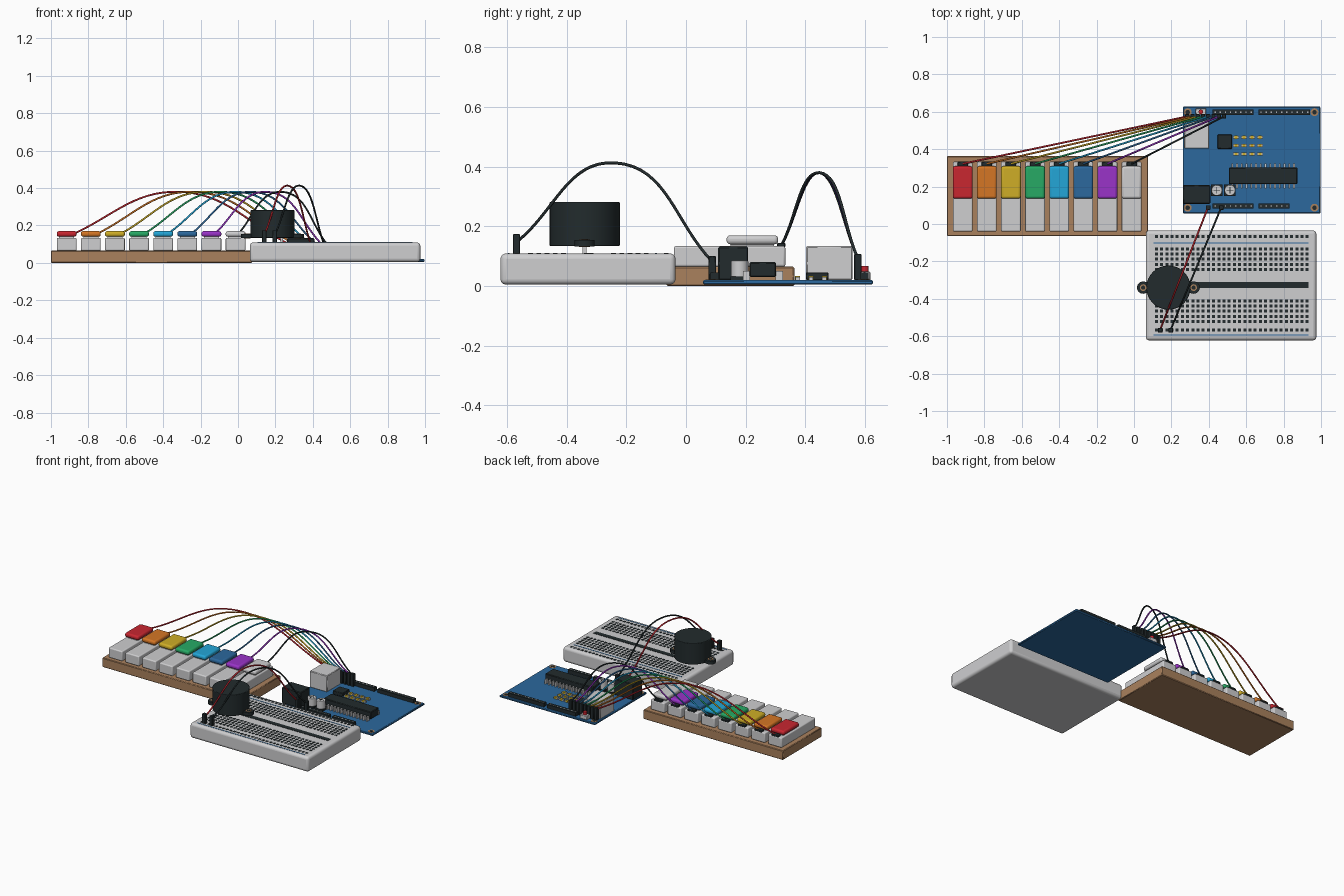
import bpy, bmesh, math
from mathutils import Matrix

cube = bpy.data.objects.get("Cube")
if cube:
    bpy.data.objects.remove(cube)


def material(name, *rgb):
    m = bpy.data.materials.new(name)
    m.use_nodes = True
    m.diffuse_color = (*rgb, 1)
    bsdf = m.node_tree.nodes["Principled BSDF"]
    bsdf.inputs["Base Color"].default_value = (*rgb, 1)
    bsdf.inputs["Roughness"].default_value = 0.6
    return m


white = material("pale grey", 0.62, 0.62, 0.63)
wood = material("wood brown", 0.40, 0.22, 0.11)
black = material("near black", 0.016, 0.024, 0.026)
red = material("red", 0.58, 0.02, 0.03)
orange = material("orange", 0.66, 0.18, 0.018)
yellow = material("yellow", 0.62, 0.42, 0.02)
green = material("green", 0.02, 0.40, 0.13)
cyan = material("cyan", 0.017, 0.38, 0.68)
blue = material("blue", 0.025, 0.14, 0.34)
purple = material("purple", 0.32, 0.033, 0.58)


def finish(name, bm, mat, bevel=0, segments=3):
    me = bpy.data.meshes.new(name)
    bm.to_mesh(me)
    bm.free()
    ob = bpy.data.objects.new(name, me)
    bpy.context.collection.objects.link(ob)
    me.materials.append(mat)
    if bevel:
        mod = ob.modifiers.new("rounded_edges", 'BEVEL')
        mod.width, mod.segments = bevel, segments
        mod.limit_method, mod.angle_limit = 'ANGLE', math.radians(50)
    bpy.ops.object.select_all(action='DESELECT')
    bpy.context.view_layer.objects.active = ob
    ob.select_set(True)
    bpy.ops.object.shade_smooth_by_angle(angle=math.radians(35))
    return ob


def boxes(name, centres, size, mat, bevel=0, segments=3):
    """Equal boxes in one mesh, one at each centre."""
    bm = bmesh.new()
    for c in centres:
        bmesh.ops.create_cube(bm, size=1, matrix=Matrix.Translation(c) @ Matrix.Diagonal((*size, 1)))
    return finish(name, bm, mat, bevel, segments)


def block(name, x, y, z, mat, bevel=0, segments=3):
    """One box given by its x, y and z ranges."""
    ranges = (x, y, z)
    return boxes(name, [[(a + b) / 2 for a, b in ranges]], [b - a for a, b in ranges], mat, bevel, segments)


def discs(name, spots, radius, z0, z1, mat, bevel=0):
    bm = bmesh.new()
    for x, y in spots:
        bmesh.ops.create_cone(bm, cap_ends=True, segments=32, radius1=radius, radius2=radius,
                              depth=z1 - z0, matrix=Matrix.Translation((x, y, (z0 + z1) / 2)))
    return finish(name, bm, mat, bevel)


def wire(name, start, end, peak, mat):
    """Arched cable through a raised midpoint."""
    cu = bpy.data.curves.new(name, 'CURVE')
    cu.dimensions = '3D'
    cu.bevel_depth, cu.bevel_resolution, cu.resolution_u = 0.005, 2, 16
    cu.use_fill_caps = True
    sp = cu.splines.new('BEZIER')
    sp.bezier_points.add(2)
    middle = ((start[0] + end[0]) / 2, (start[1] + end[1]) / 2, peak)
    for p, co in zip(sp.bezier_points, (start, middle, end)):
        p.co = co
        p.handle_left_type = p.handle_right_type = 'AUTO'
    cu.materials.append(mat)
    ob = bpy.data.objects.new(name, cu)
    bpy.context.collection.objects.link(ob)


# Wooden keyboard base, keys and cables to the controller
block("key_base", (-1, 0.075), (-0.065, 0.363), (0, 0.065), wood, 0.004, 1)
colours = [("red", red), ("orange", orange), ("yellow", yellow), ("green", green),
           ("cyan", cyan), ("blue", blue), ("purple", purple), ("white", white)]
for i, (label, mat) in enumerate(colours):
    x = -0.916 + 0.129 * i
    block(label + "_key_body", (x - 0.053, x + 0.053), (-0.04, 0.333), (0.065, 0.134), white, 0.007)
    block(label + "_key_cap", (x - 0.053, x + 0.053), (0.136, 0.309), (0.14, 0.17), mat, 0.012)
    block(label + "_key_stem", (x - 0.04, x + 0.04), (0.15, 0.295), (0.13, 0.145), white)
    block(label + "_key_terminal", (x - 0.028, x + 0.028), (0.305, 0.333), (0.13, 0.145), black, 0.003, 1)
    end_x = 0.285 + 0.028 * i
    wire(label + "_key_wire", (x, 0.322, 0.14), (end_x, 0.575, 0.095), 0.38, black if mat == white else mat)
    block(label + "_wire_plug", (end_x - 0.011, end_x + 0.011), (0.564, 0.588), (0.02, 0.107), black, 0.002, 1)

# Controller board
block("controller_board", (0.262, 0.997), (0.057, 0.627), (0.005, 0.02), blue, 0.004, 1)
corners = [(x, y) for x in (0.287, 0.965) for y in (0.087, 0.598)]
discs("mount_rings", corners, 0.021, 0.018, 0.022, wood)
discs("mount_holes", corners, 0.012, 0.018, 0.0235, black)
block("usb_socket", (0.268, 0.402), (0.403, 0.558), (0.02, 0.134), white, 0.004, 1)
block("power_jack", (0.262, 0.408), (0.108, 0.208), (0.02, 0.132), black, 0.004, 1)
block("reset_base", (0.33, 0.385), (0.582, 0.618), (0.02, 0.048), white, 0.003, 1)
discs("reset_button", [(0.357, 0.6)], 0.012, 0.045, 0.068, red)

# Socket strips with pin openings
for label, x0, x1, y in (("back_inner", 0.42, 0.64, 0.598), ("back_outer", 0.665, 0.942, 0.598),
                         ("front_inner", 0.42, 0.64, 0.096), ("front_outer", 0.665, 0.832, 0.096)):
    block(label + "_socket", (x0, x1), (y - 0.014, y + 0.014), (0.02, 0.045), black)
    count = round((x1 - x0) / 0.0275)
    step = (x1 - x0) / count
    boxes(label + "_contacts", [(x0 + step * (k + 0.5), y, 0.0455) for k in range(count)],
          (0.007, 0.007, 0.002), white)

# Main chip with its legs, small chip, capacitors and tiny parts
block("main_chip", (0.507, 0.873), (0.213, 0.302), (0.03, 0.08), black, 0.004, 1)
boxes("main_chip_legs", [(0.525 + 0.0254 * k, 0.2575 + s * 0.055, 0.035) for k in range(14) for s in (-1, 1)],
      (0.009, 0.024, 0.03), white)
block("small_chip", (0.447, 0.524), (0.402, 0.478), (0.02, 0.046), black, 0.003, 1)
caps = [(0.443, 0.18), (0.513, 0.18)]
boxes("capacitor_bases", [(x, y, 0.026) for x, y in caps], (0.062, 0.062, 0.012), black)
discs("capacitors", caps, 0.029, 0.03, 0.085, white, 0.004)
boxes("capacitor_marks", [(x, y, 0.085) for x, y in caps], (0.036, 0.004, 0.002), black)
boxes("capacitor_cross_marks", [(x, y, 0.085) for x, y in caps], (0.004, 0.036, 0.0018), black)
tiny = [(0.545 + 0.043 * c, 0.374 + 0.045 * r, 0.025) for c in range(4) for r in range(3)]
boxes("tiny_part_ends", tiny, (0.034, 0.015, 0.012), white)
boxes("tiny_part_bodies", tiny, (0.018, 0.017, 0.016), yellow)

# Breadboard with centre groove, rails and holes
top = 0.109
block("breadboard", (0.063, 0.975), (-0.622, -0.035), (0.005, top), white, 0.018, 4)
block("centre_groove", (0.135, 0.932), (-0.342, -0.31), (top - 0.002, top + 0.002), black)
boxes("rail_lines", [(0.518, y, top) for y in (-0.101, -0.594)], (0.83, 0.006, 0.003), blue)
rows = [-0.066, -0.567]
rows += [-0.133 - 0.0275 * r for r in range(5)] + [-0.411 - 0.0275 * r for r in range(5)]
boxes("breadboard_holes", [(0.12 + 0.0278 * c, y, top) for c in range(30) for y in rows],
      (0.016, 0.016, 0.004), black)

# Buzzer with mounting ears and pins
bx, by = 0.184, -0.34
discs("buzzer_body", [(bx, by)], 0.118, 0.134, 0.282, black, 0.004)
ears = [(bx + s * 0.135, by) for s in (-1, 1)]
discs("buzzer_ears", ears, 0.033, 0.132, 0.155, black)
block("buzzer_ear_bar", (bx - 0.135, bx + 0.135), (by - 0.03, by + 0.03), (0.133, 0.154), black)
discs("buzzer_ear_rings", ears, 0.018, 0.131, 0.1565, wood)
discs("buzzer_ear_holes", ears, 0.011, 0.1305, 0.158, black)
boxes("buzzer_pins", [(bx + s * 0.05, by, 0.12) for s in (-1, 1)], (0.013, 0.013, 0.04), white)

# Buzzer cables with plugs at both ends
for label, x0, x1, mat in (("red", 0.14, 0.396, red), ("black", 0.196, 0.467, black)):
    wire(label + "_buzzer_wire", (x0, -0.565, 0.15), (x1, 0.09, 0.08), 0.413, mat)
    block(label + "_breadboard_plug", (x0 - 0.012, x0 + 0.012), (-0.58, -0.556), (0.1, 0.174), black, 0.002, 1)
    block(label + "_controller_plug", (x1 - 0.012, x1 + 0.012), (0.076, 0.1), (0.02, 0.1), black, 0.002, 1)
